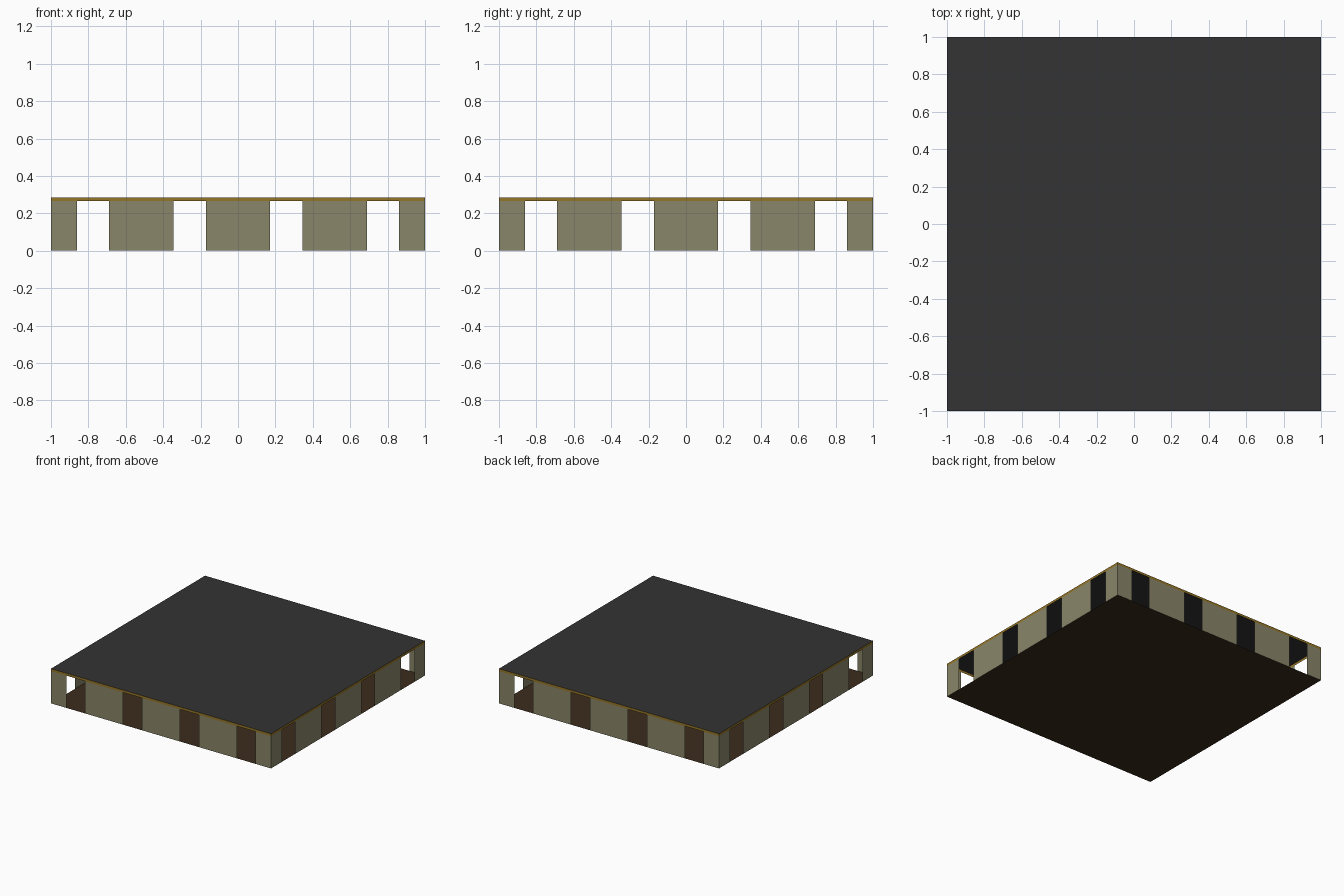
import bpy, bmesh, math
from mathutils import Matrix

if "Cube" in bpy.data.objects:
    bpy.data.objects.remove(bpy.data.objects["Cube"])

WALL_TOP, ROOF = 0.265, 0.285
PANELS = [(-1, -0.86), (-0.69, -0.345), (-0.172, 0.172), (0.345, 0.69), (0.86, 1)]


def material(name, color):
    m = bpy.data.materials.new(name)
    m.diffuse_color = (*color, 1)
    m.use_nodes = True
    m.node_tree.nodes["Principled BSDF"].inputs["Base Color"].default_value = m.diffuse_color
    return m


def make(name, quads, mat):
    bm = bmesh.new()
    for q in quads:
        bm.faces.new([bm.verts.new(p) for p in q])
    bmesh.ops.remove_doubles(bm, verts=bm.verts, dist=1e-4)
    me = bpy.data.meshes.new(name)
    bm.to_mesh(me)
    bm.free()
    me.materials.append(mat)
    ob = bpy.data.objects.new(name, me)
    bpy.context.collection.objects.link(ob)
    return ob


def around(spans, z0, z1):
    # upright strips on the front edge, repeated on all four sides
    quads = []
    for k in range(4):
        r = Matrix.Rotation(k * math.pi / 2, 3, 'Z')
        for a, b in spans:
            pts = [(a, -1, z0), (b, -1, z0), (b, -1, z1), (a, -1, z1)]
            quads.append([r @ Matrix.Identity(3).col[0] * x + r @ Matrix.Identity(3).col[1] * y
                          + r @ Matrix.Identity(3).col[2] * z for x, y, z in pts])
    return quads


def sheet(z, up):
    q = [(-1, -1, z), (1, -1, z), (1, 1, z), (-1, 1, z)]
    return [q if up else q[::-1]]


# Floor sheet
make("floor", sheet(0, True), material("brown", (0.045, 0.025, 0.012)))
# Wall panels with open gaps
make("wall_panels", around(PANELS, 0, WALL_TOP), material("olive_grey", (0.25, 0.24, 0.14)))
# Gold trim band under the roof edge
make("roof_trim", around([(-1, 1)], WALL_TOP, ROOF), material("gold", (0.3, 0.18, 0.02)))
# Roof sheet
make("roof", sheet(ROOF, True), material("dark_grey", (0.033, 0.033, 0.033)))
